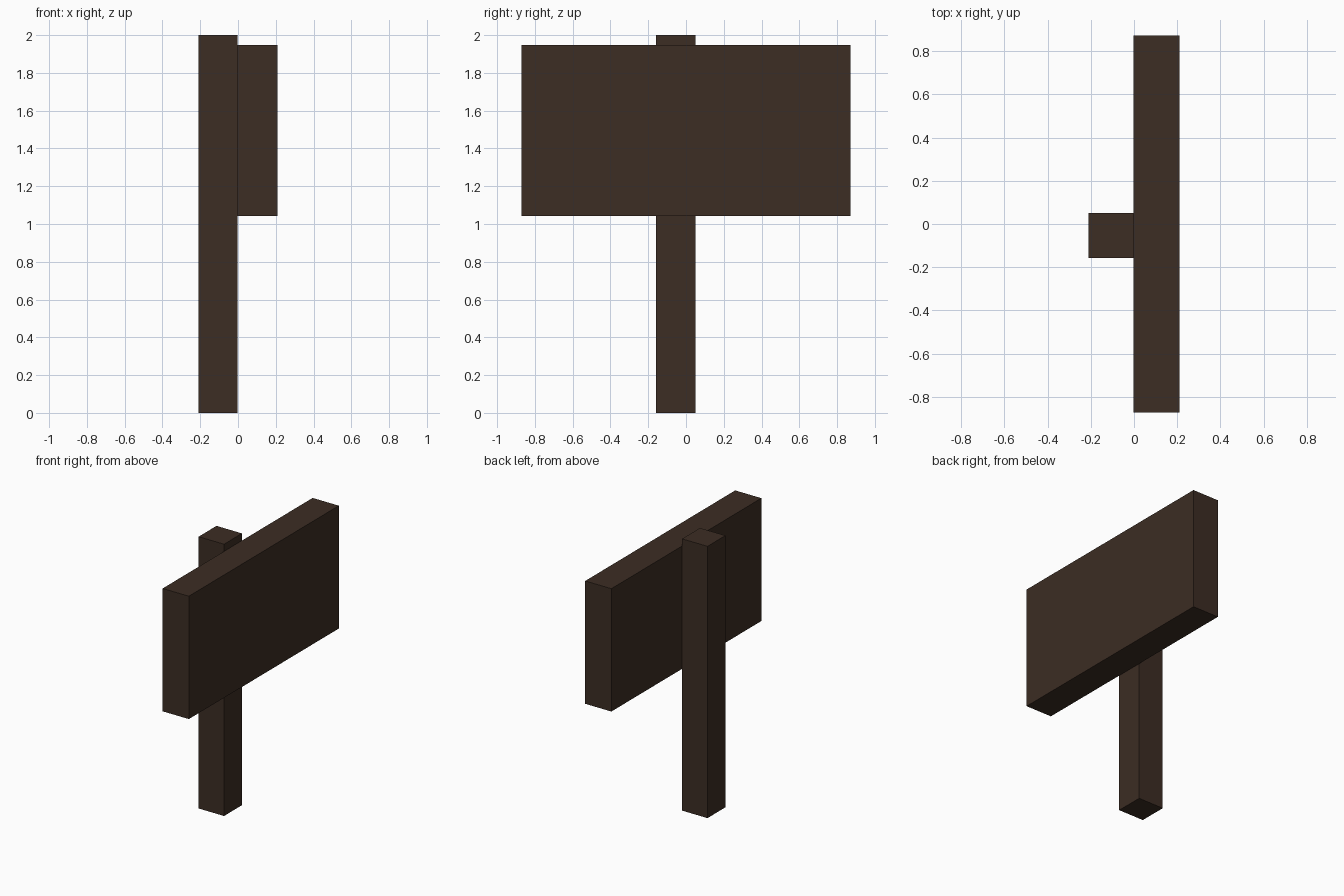
import bpy

if "Cube" in bpy.data.objects:
    bpy.data.objects.remove(bpy.data.objects["Cube"])

wood = bpy.data.materials.new("dark_brown_wood")
wood.diffuse_color = (0.045, 0.026, 0.017, 1.0)
wood.use_nodes = True
wood.node_tree.nodes["Principled BSDF"].inputs["Base Color"].default_value = wood.diffuse_color


def box(name, lo, hi):
    """Axis-aligned box between two corners."""
    centre = [(a + b) / 2 for a, b in zip(lo, hi)]
    bpy.ops.mesh.primitive_cube_add(size=1, location=centre)
    ob = bpy.context.object
    ob.name = name
    ob.scale = [b - a for a, b in zip(lo, hi)]
    bpy.ops.object.transform_apply(location=False, rotation=False, scale=True)
    ob.data.materials.append(wood)
    return ob


# Upright post, slightly off centre behind the board
box("post", (-0.21, -0.158, 0.0), (-0.003, 0.05, 2.0))
# Wide sign board fixed to the post's right side
box("sign_board", (-0.003, -0.872, 1.043), (0.21, 0.872, 1.947))
